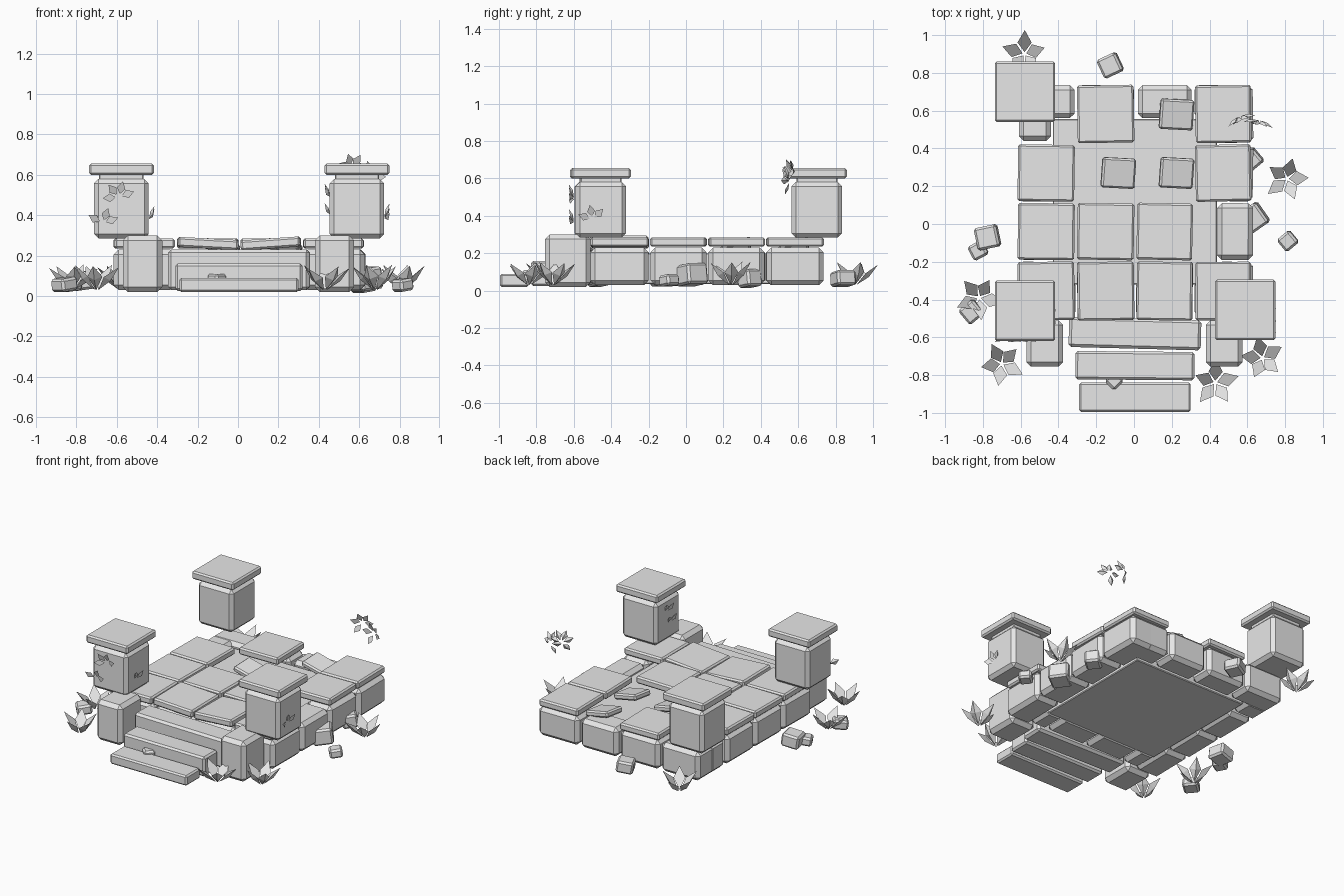
import bpy, bmesh, math, random
from mathutils import Vector, Matrix

random.seed(4)
if "Cube" in bpy.data.objects:
    bpy.data.objects.remove(bpy.data.objects["Cube"], do_unlink=True)

stone = bpy.data.materials.new("pale_stone_grey")
stone.use_nodes = True
stone.diffuse_color = (0.8, 0.8, 0.8, 1)
stone.node_tree.nodes["Principled BSDF"].inputs["Base Color"].default_value = stone.diffuse_color


def finish(bm, name):
    mesh = bpy.data.meshes.new(name)
    bm.to_mesh(mesh)
    bm.free()
    mesh.materials.append(stone)
    obj = bpy.data.objects.new(name, mesh)
    bpy.context.collection.objects.link(obj)
    return obj


def slab(name, xs, ys, zs, bevel=0.02, turn=(0, 0, 0)):
    """Chamfered stone box spanning the given ranges, turned in degrees about its centre."""
    bm = bmesh.new()
    bmesh.ops.create_cube(bm, size=1)
    spans = (xs, ys, zs)
    bmesh.ops.scale(bm, vec=[b - a for a, b in spans], verts=bm.verts)
    obj = finish(bm, name)
    obj.location = [(a + b) / 2 for a, b in spans]
    obj.rotation_euler = [math.radians(t) for t in turn]
    mod = obj.modifiers.new("chamfer", "BEVEL")
    mod.width = bevel
    mod.segments = 1
    return obj


def rock(name, x, y, z, size, height, turn):
    r = size / 2
    slab(name, (x - r, x + r), (y - r, y + r), (z, z + height), 0.012, turn)


def add_leaf(bm, base, direction, normal, length, width):
    """Folded pointed leaf with a sunken midrib."""
    d = Vector(direction).normalized()
    side = d.cross(Vector(normal)).normalized()
    up = side.cross(d)
    base = Vector(base)
    mid = base + d * length * 0.5 + up * width * 0.15
    root, tip, rib, left, right = [bm.verts.new(p) for p in (
        base, base + d * length, mid - up * width * 0.35,
        mid - side * width / 2, mid + side * width / 2)]
    for a, b in ((root, left), (left, tip), (tip, right), (right, root)):
        bm.faces.new((a, b, rib))
    bm.faces.new((root, right, tip, left))


def plant(name, x, y, z=0.03, count=5, length=0.16, width=0.075, start=0.3):
    """Rosette of leaves leaning outward."""
    bm = bmesh.new()
    for i in range(count):
        a = start + math.tau * i / count
        rise = random.uniform(0.85, 1.3)
        out = Vector((math.cos(a), math.sin(a), 0))
        add_leaf(bm, Vector((x, y, z)) + out * 0.01, out + Vector((0, 0, rise)),
                 Vector((0, 0, 1)) - out * rise, length, width)
    return finish(bm, name)


def ivy(name, centre, normal, angles, length=0.07):
    """Small leaves fanned over a wall that faces the normal."""
    n = Vector(normal)
    across = Vector((0, 0, 1)).cross(n).normalized()
    bm = bmesh.new()
    for a in angles:
        t = math.radians(a)
        d = across * math.cos(t) + Vector((0, 0, math.sin(t)))
        add_leaf(bm, Vector(centre) + d * 0.015, d + n * 0.4, n, length, length * 0.6)
    return finish(bm, name)


# Floor bed under the paving
slab("floor_bed", (-0.43, 0.44), (-0.32, 0.555), (0.035, 0.2), 0.005)

# Foundation blocks on both sides
low = (0.03, 0.23)
rows = [(-0.51, -0.2), (-0.19, 0.11), (0.12, 0.42), (0.43, 0.735)]
for i, ys in enumerate(rows):
    slab("foundation_left", (0.44, 0.63), ys, low, 0.025, (0, 0, random.uniform(-1, 1)))
    if i < 3:
        slab("foundation_right", (-0.615, -0.43), ys, low, 0.025, (0, 0, random.uniform(-1, 1)))
slab("foundation_right", (-0.61, -0.44), (0.44, 0.6), low, 0.025)

# Foundation blocks along the back and front
for xs in [(-0.61, -0.315), (-0.3, 0), (0.02, 0.305), (0.32, 0.5)]:
    slab("foundation_back", xs, (0.56, 0.735), low, 0.025)
for xs in [(-0.44, -0.31), (-0.3, 0), (0.01, 0.31), (0.32, 0.45)]:
    slab("foundation_front", xs, (-0.49, -0.3), low, 0.025)

# Paving slabs, listed by row as the columns they fill
columns = [(-0.615, -0.315), (-0.3, 0), (0.015, 0.31), (0.325, 0.62)]
filled = [(0, 1, 2, 3), (0, 1, 2), (0, 3), (1, 3)]
for r, cols in enumerate(filled):
    for c in cols:
        tilt = 0
        if r == 0:
            tilt = (0, 3, -4, 0)[c]
        slab("paving_slab", columns[c], rows[r], (0.235, 0.285), 0.01,
             (0, tilt, random.uniform(-1.5, 1.5)))

# Loose broken slabs
for x, y in ((-0.083, 0.27), (0.225, 0.27), (0.225, 0.58)):
    slab("loose_slab", (x - 0.09, x + 0.09), (y - 0.08, y + 0.08), (0.225, 0.265), 0.01,
         (5, 12, -3))

# Steps
slab("top_step", (-0.345, 0.355), (-0.66, -0.5), (0.03, 0.23), 0.015, (0, 0, -1.5))
slab("middle_step", (-0.31, 0.32), (-0.825, -0.675), (0.025, 0.16), 0.012, (0, 0, -0.5))
slab("bottom_step", (-0.29, 0.3), (-0.995, -0.84), (0.02, 0.09), 0.01)
rock("step_chip", -0.105, -0.83, 0.07, 0.075, 0.04, (0, 0, 45))

# Blocks flanking the steps
for xs in ((-0.57, -0.375), (0.38, 0.575)):
    slab("stair_block", xs, (-0.755, -0.51), (0.02, 0.3), 0.025)

# Pillars with neck and cap
for x, y in ((-0.577, -0.46), (0.589, -0.455), (-0.577, 0.7)):
    for name, r, zs, bevel in (("pillar", 0.135, (0.285, 0.58), 0.022),
                               ("pillar_neck", 0.11, (0.57, 0.61), 0.005),
                               ("pillar_cap", 0.16, (0.6, 0.655), 0.01)):
        slab(name, (x - r, x + r), (y - r, y + r), zs, bevel)

# Fallen rubble
rubble = [(0.63, 0.03, 0.03, 0.13, 0.11, 35), (0.62, 0.34, 0.02, 0.1, 0.09, 40),
          (0.815, -0.09, 0.025, 0.085, 0.06, 40), (-0.775, -0.07, 0.03, 0.12, 0.09, 12),
          (-0.825, -0.14, 0.025, 0.085, 0.06, 28), (-0.86, -0.465, 0.025, 0.1, 0.065, 40),
          (-0.125, 0.84, 0.025, 0.11, 0.08, 25)]
for x, y, z, size, height, spin in rubble:
    rock("rubble", x, y, z, size, height, (0, -8, spin))

# Leafy plants around the base
spots = [(-0.58, 0.9), (0.81, 0.24), (-0.82, -0.39), (-0.7, -0.74), (0.68, -0.71), (0.43, -0.84)]
for i, (x, y) in enumerate(spots):
    plant("leafy_plant", x, y, start=0.3 + i)

# Ivy leaves on the front pillars
front, left, right = (0, -1, 0), (1, 0, 0), (-1, 0, 0)
ivy("pillar_ivy", (-0.59, -0.6, 0.49), front, (20, 75, 130, 185))
ivy("pillar_ivy", (-0.67, -0.6, 0.36), front, (20, 70, 150))
ivy("pillar_ivy", (-0.44, -0.5, 0.37), left, (50, 110))
ivy("pillar_ivy", (0.455, -0.47, 0.39), right, (60, 120))
ivy("pillar_ivy", (0.455, -0.43, 0.48), right, (50, 110))
ivy("pillar_ivy", (0.725, -0.5, 0.38), left, (45, 100, 160))

# Hanging ivy sprigs above the back corner
ivy("hanging_ivy", (0.56, 0.57, 0.63), (0.4, -1, 0), (10, 60, 110, 160, 230))
ivy("hanging_ivy", (0.66, 0.55, 0.59), (-0.2, -1, 0), (0, 50, 100, 170, 250))
